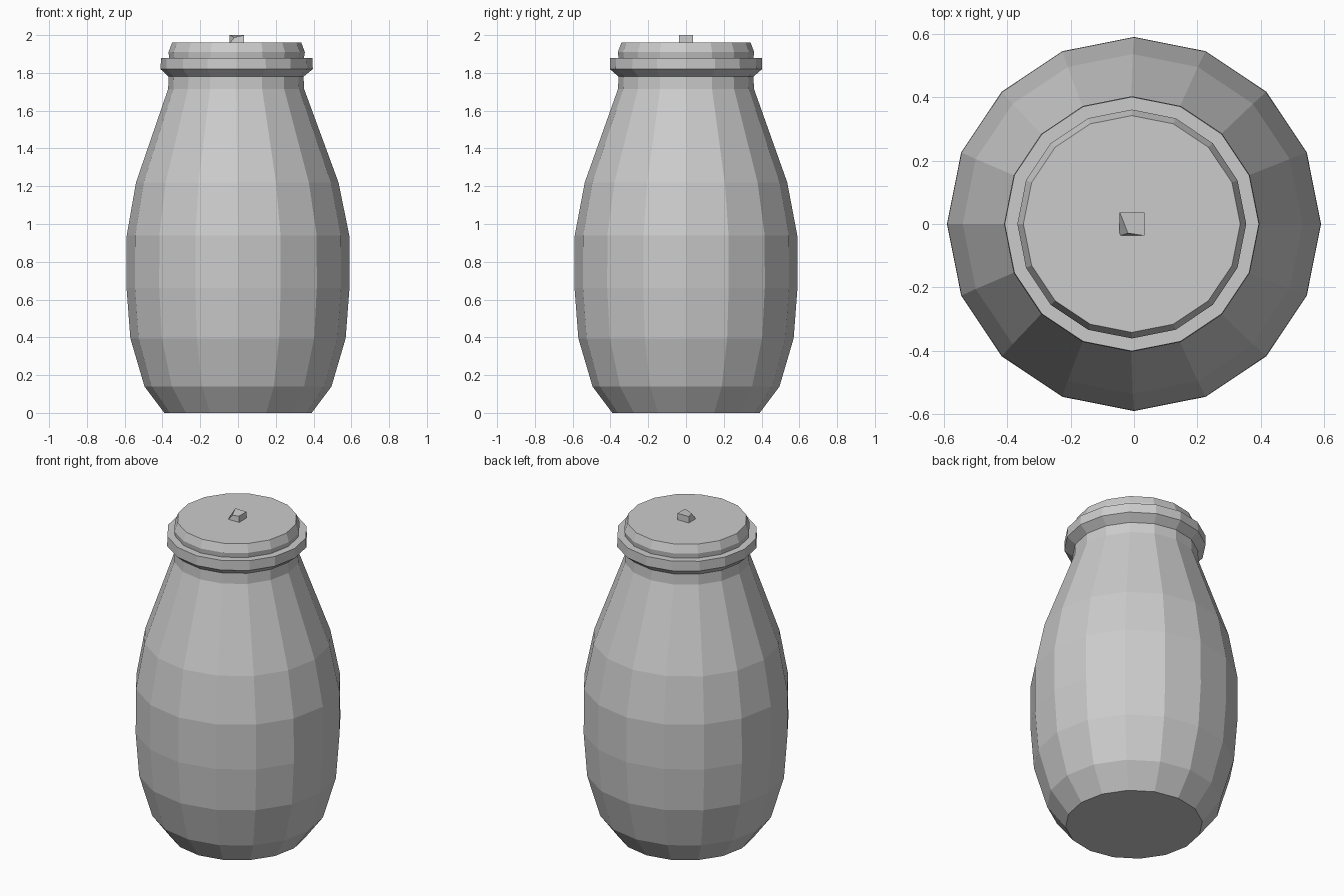
import bpy, bmesh
from math import cos, sin, pi

if "Cube" in bpy.data.objects:
    bpy.data.objects.remove(bpy.data.objects["Cube"])

SIDES = 16


def finish(bm, name):
    bmesh.ops.recalc_face_normals(bm, faces=bm.faces)
    mesh = bpy.data.meshes.new(name)
    bm.to_mesh(mesh)
    bm.free()
    obj = bpy.data.objects.new(name, mesh)
    bpy.context.collection.objects.link(obj)
    return obj


def turned(name, profile, caps=(True, True)):
    """Faceted lathe; profile rows are (radius, height, x offset)."""
    bm = bmesh.new()
    rings = [[bm.verts.new((r * cos(2 * pi * i / SIDES) + dx,
                            r * sin(2 * pi * i / SIDES), z))
              for i in range(SIDES)] for r, z, dx in profile]
    for a, b in zip(rings, rings[1:]):
        for i in range(SIDES):
            j = (i + 1) % SIDES
            bm.faces.new((a[i], a[j], b[j], b[i]))
    if caps[0]:
        bm.faces.new(rings[0][::-1])
    if caps[1]:
        bm.faces.new(rings[-1])
    return finish(bm, name)


# Jar: bulging body, narrow neck and flared rim in one skin
turned("jar_body", [
    (0.39, 0.0, 0), (0.495, 0.14, 0), (0.57, 0.395, 0), (0.59, 0.66, 0),
    (0.589, 0.94, 0), (0.536, 1.22, -0.004), (0.36, 1.715, -0.01),
    (0.357, 1.78, -0.01), (0.403, 1.82, -0.007), (0.401, 1.88, -0.007),
    (0.357, 1.88, -0.008)], caps=(True, False))

# Lid: shallow bevelled disc closing the rim
turned("lid", [
    (0.357, 1.88, -0.008), (0.361, 1.91, -0.007), (0.342, 1.96, -0.007)],
    caps=(False, True))

# Knob: small, roughly cut block with one lowered front-left corner
bm = bmesh.new()
bmesh.ops.create_cube(bm, size=1)
for v in bm.verts:
    v.co.x = v.co.x * 0.078 - 0.006
    v.co.y *= 0.074
    v.co.z = 1.978 + v.co.z * 0.044
    if v.co.z > 1.98 and v.co.x < 0 and v.co.y < 0:
        v.co.x += 0.026
        v.co.y += 0.008
        v.co.z -= 0.012
finish(bm, "lid_knob")
